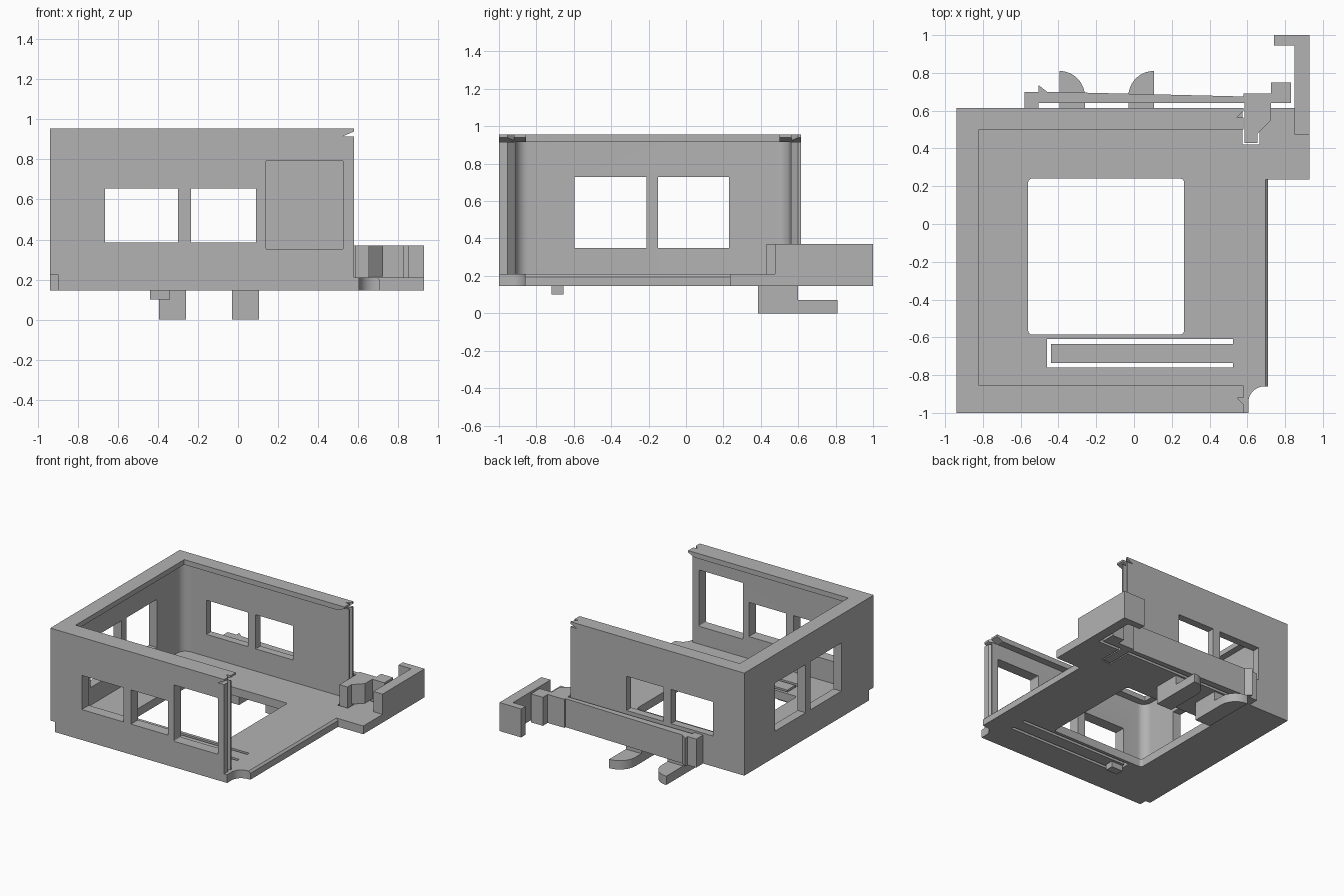
import bpy
import bmesh
from math import cos, sin, radians

cube = bpy.data.objects.get("Cube")
if cube:
    bpy.data.objects.remove(cube, do_unlink=True)

grey = bpy.data.materials.new("plain grey")
grey.use_nodes = True
grey.diffuse_color = (0.45, 0.45, 0.45, 1)
grey.node_tree.nodes["Principled BSDF"].inputs["Base Color"].default_value = grey.diffuse_color

PLACE = {
    "z": lambda a, b, t: (a, b, t),
    "y": lambda a, b, t: (a, t, b),
    "x": lambda a, b, t: (t, a, b),
}


def prism(name, pts, lo, hi, axis="z"):
    """Extrude a 2D outline between lo and hi along an axis."""
    bm = bmesh.new()
    place = PLACE[axis]
    low = [bm.verts.new(place(a, b, lo)) for a, b in pts]
    top = [bm.verts.new(place(a, b, hi)) for a, b in pts]
    bm.faces.new(low)
    bm.faces.new(top)
    for i in range(len(pts)):
        j = (i + 1) % len(pts)
        bm.faces.new((low[i], low[j], top[j], top[i]))
    bmesh.ops.recalc_face_normals(bm, faces=bm.faces)
    mesh = bpy.data.meshes.new(name)
    bm.to_mesh(mesh)
    bm.free()
    mesh.materials.append(grey)
    obj = bpy.data.objects.new(name, mesh)
    bpy.context.collection.objects.link(obj)
    return obj


def rect(a0, a1, b0, b1):
    return [(a0, b0), (a1, b0), (a1, b1), (a0, b1)]


def arc(cx, cy, r, start, end, n=8):
    steps = [radians(start + (end - start) * i / n) for i in range(n + 1)]
    return [(cx + r * cos(t), cy + r * sin(t)) for t in steps]


def round_rect(a0, a1, b0, b1, r):
    return (arc(a1 - r, b1 - r, r, 0, 90) + arc(a0 + r, b1 - r, r, 90, 180)
            + arc(a0 + r, b0 + r, r, 180, 270) + arc(a1 - r, b0 + r, r, 270, 360))


def cut(obj, pts, lo, hi, axis="z"):
    """Remove an extruded outline from an object."""
    cutter = prism("cutter", pts, lo, hi, axis)
    cutter.hide_render = True
    mod = obj.modifiers.new("cut", "BOOLEAN")
    mod.operation = "DIFFERENCE"
    mod.solver = "EXACT"
    mod.object = cutter
    bpy.ops.object.select_all(action="DESELECT")
    bpy.context.view_layer.objects.active = obj
    obj.select_set(True)
    bpy.ops.object.modifier_apply(modifier=mod.name)
    bpy.data.objects.remove(cutter, do_unlink=True)


L, R, F, B = -0.94, 0.58, -1.0, 0.615      # wall extents
BASE, FLOOR, LIP, TOP = 0.145, 0.21, 0.915, 0.955
ARM = 0.37                                 # top of the latch parts

# Floor with a scooped front corner
floor = prism("floor", [(L, F), (0.605, F)] + arc(0.69, -0.945, 0.085, 180, 90)
              + [(0.71, -0.86), (0.71, B), (L, B)], BASE, FLOOR)
cut(floor, round_rect(-0.56, 0.265, -0.585, 0.24, 0.02), 0, 1)
# Slot that frees the spring tongue
cut(floor, [(-0.46, -0.76), (0.525, -0.76), (0.525, -0.735), (-0.44, -0.735),
            (-0.44, -0.635), (0.525, -0.635), (0.525, -0.61), (-0.46, -0.61)], 0, 1)
# Slot for the latch tongue, and the chamfered open edge
cut(floor, rect(0.575, 0.665, 0.42, 0.7), 0, 1)
cut(floor, [(0.695, 0.211), (0.695, 0.21), (0.711, 0.194), (0.72, 0.211)],
    -0.9, 0.235, "y")

# Three walls with rounded inner corners
fr, bk, lf, r = -0.912, 0.555, -0.87, 0.07
walls = prism("walls", [(L, F), (R, F), (R, fr)]
              + arc(lf + r, fr + r, r, 270, 180) + arc(lf + r, bk - r, r, 180, 90)
              + [(R, bk), (R, B), (L, B)], FLOOR, LIP)
# Overhanging rim
rim = prism("rim", [(L, F), (R, F), (R, -0.855), (-0.82, -0.855),
                    (-0.82, 0.5), (R, 0.5), (R, B), (L, B)], LIP, TOP)

# Front windows, back windows, side windows
for x0, x1 in ((-0.665, -0.30), (-0.235, 0.09)):
    cut(walls, rect(x0, x1, 0.385, 0.655), -1.2, -0.7, "y")
    cut(walls, rect(x0, x1, 0.385, 0.655), 0.4, 0.8, "y")
cut(walls, round_rect(0.14, 0.525, 0.35, 0.795, 0.008), -1.2, -0.7, "y")
for y0, y1 in ((-0.595, -0.21), (-0.15, 0.23)):
    cut(walls, rect(y0, y1, 0.35, 0.73), -1.1, -0.8, "x")

# Vertical grooves in the wall ends and undercut rim ends
for part in (walls, rim):
    cut(part, [(0.545, -0.92), (0.6, -0.92), (0.6, -0.975)], 0.2, 1)
    cut(part, [(0.545, 0.565), (0.6, 0.565), (0.6, 0.62)], 0.2, 1)
cut(rim, [(0.525, 0.914), (0.59, 0.914), (0.59, 0.944), (0.525, 0.916)], -1.1, 0.8, "y")

# Small notch at the front left foot of the shell
for part in (floor, walls):
    cut(part, rect(-1, -0.9, -1.1, -0.94), 0.1, 0.225)

# Catch under the spring tongue
prism("tongue_catch", rect(-0.44, -0.34, -0.72, -0.655), 0.1, BASE)

# Side bracket and its hooked arm
prism("bracket_base", rect(0.71, 0.93, 0.235, B), BASE, FLOOR)
prism("bracket_arm", [(0.85, 0.475), (0.93, 0.475), (0.93, 1.0), (0.74, 1.0),
                      (0.74, 0.945), (0.85, 0.945)], BASE, ARM)

# Long spring latch behind the back wall
prism("latch", [(-0.58, B), (-0.505, B), (-0.505, 0.64), (0.585, 0.64),
                (0.585, 0.43), (0.655, 0.43), (0.655, 0.64), (0.83, 0.64),
                (0.83, 0.75), (0.725, 0.75), (0.725, 0.69), (R, 0.69),
                (R, 0.675), (-0.46, 0.70), (-0.505, 0.735), (-0.505, 0.70),
                (-0.58, 0.70)], BASE, ARM)
prism("latch_shoulder", [(0.655, 0.48), (0.725, 0.55), (0.725, 0.64), (0.655, 0.64)],
      FLOOR + 0.005, ARM)

# Mirrored pair of hook feet under the back edge
for side, mirror in (("left", True), ("right", False)):
    plan = [(-0.395, 0.385), (-0.26, 0.385)] + arc(-0.395, 0.675, 0.135, 0, 90, 12)
    block = rect(-0.395, -0.26, 0.385, 0.6)
    if mirror:
        plan = [(-0.29 - x, y) for x, y in plan]
        block = [(-0.29 - x, y) for x, y in block]
    prism(side + "_hook_foot", plan, 0, 0.07)
    prism(side + "_hook_stem", block, 0.07, BASE)

# Smooth the rounded corners, keep the edges sharp
for obj in bpy.context.collection.objects:
    if obj.type == "MESH":
        bpy.ops.object.select_all(action="DESELECT")
        bpy.context.view_layer.objects.active = obj
        obj.select_set(True)
        bpy.ops.object.shade_smooth_by_angle(angle=radians(25))
